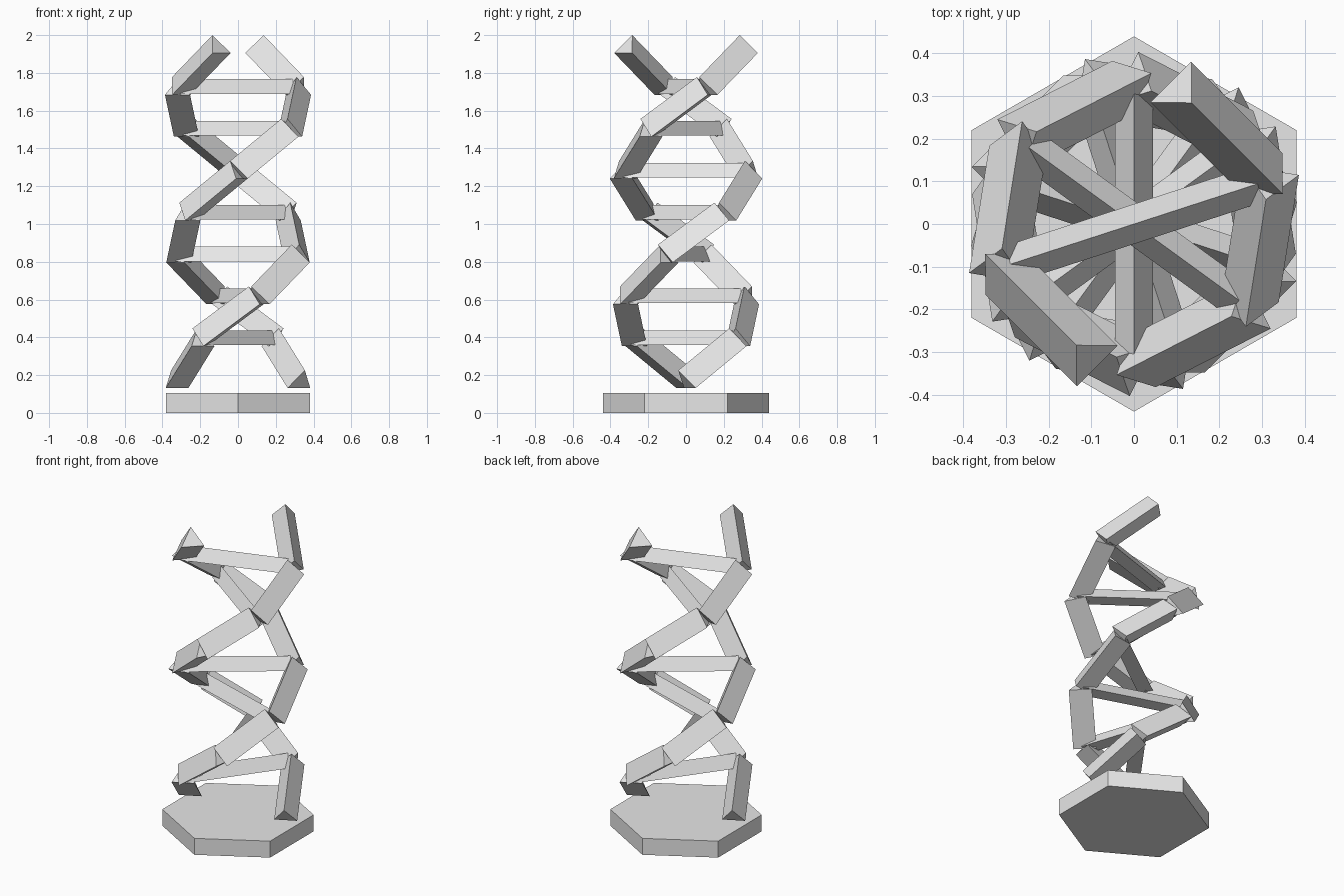
import bpy
from math import radians, cos, sin
from mathutils import Vector

cube = bpy.data.objects.get("Cube")
if cube:
    bpy.data.objects.remove(cube, do_unlink=True)

STEPS = 8
TWIST = radians(54)
RADIUS = 0.333
Z_START, Z_END = 0.163, 1.937

grey = bpy.data.materials.new("light grey")
grey.use_nodes = True
grey.diffuse_color = (0.8, 0.8, 0.8, 1)
grey.node_tree.nodes["Principled BSDF"].inputs["Base Color"].default_value = grey.diffuse_color


def prism(name, sides, radius, start, end):
    """Flat-sided bar between two points, one ridge kept uppermost."""
    axis = end - start
    bpy.ops.mesh.primitive_cylinder_add(vertices=sides, radius=radius, depth=axis.length)
    obj = bpy.context.object
    obj.name = name
    obj.rotation_euler = axis.to_track_quat('Z', 'Y').to_euler()
    obj.location = (start + end) / 2
    obj.data.materials.append(grey)
    return obj


def node(step, side):
    """Joint on one of the two opposite strands."""
    angle = TWIST * step
    z = Z_START + (Z_END - Z_START) * step / STEPS
    return Vector((side * RADIUS * cos(angle), side * RADIUS * sin(angle), z))


# Hexagonal base, points to front and back
bpy.ops.mesh.primitive_cylinder_add(vertices=6, radius=0.44, depth=0.105, location=(0, 0, 0.0525))
base = bpy.context.object
base.name = "base"
base.data.materials.append(grey)

# Two twisted strands of triangular beams
for strand, side in (("left", 1), ("right", -1)):
    for k in range(STEPS):
        prism(f"{strand}_strand_beam_{k + 1}", 3, 0.0777, node(k, side), node(k + 1, side))

# Triangular rungs joining the strands
for k in range(1, STEPS):
    prism(f"rung_{k}", 3, 0.0515, node(k, -1), node(k, 1))
